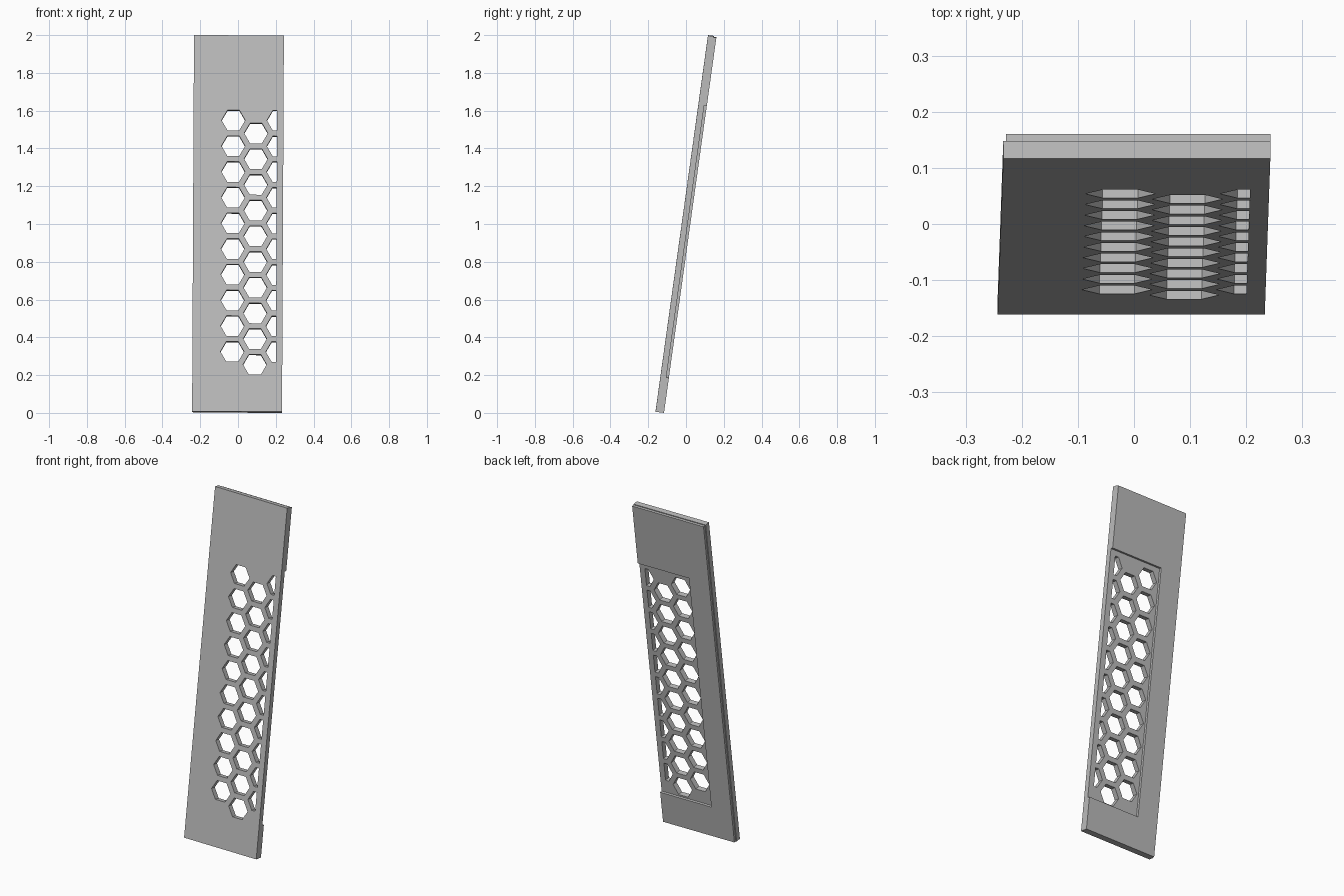
import bpy, bmesh, math

if "Cube" in bpy.data.objects:
    bpy.data.objects.remove(bpy.data.objects["Cube"], do_unlink=True)

# Panel sizes: x across, y through the thickness (front is -y), z along the length
HALF_W, HALF_L, HALF_T = 0.238, 1.0055, 0.0227
FLOOR = HALF_T - 0.014      # depth of the pocket floor
STEP = 0.005                # step on the back edge
BIG = 0.1                   # cutter overshoot
RADIUS, PITCH = 0.0625, 0.1374

grey = bpy.data.materials.new("light_grey")
grey.use_nodes = True
COLOUR = (0.5, 0.5, 0.5, 1)
grey.diffuse_color = COLOUR
grey.node_tree.nodes["Principled BSDF"].inputs["Base Color"].default_value = COLOUR


def prism(bm, outline, y0, y1):
    """Extrude an (x, z) outline from y0 to y1."""
    face = bm.faces.new([bm.verts.new((x, y0, z)) for x, z in outline])
    geom = bmesh.ops.extrude_face_region(bm, geom=[face])["geom"]
    for v in geom:
        if isinstance(v, bmesh.types.BMVert):
            v.co.y = y1


def rect(x0, x1, z0, z1):
    return [(x0, z0), (x1, z0), (x1, z1), (x0, z1)]


def make(name, prisms):
    bm = bmesh.new()
    for outline, y0, y1 in prisms:
        prism(bm, outline, y0, y1)
    bmesh.ops.recalc_face_normals(bm, faces=bm.faces)
    mesh = bpy.data.meshes.new(name)
    bm.to_mesh(mesh)
    bm.free()
    mesh.materials.append(grey)
    obj = bpy.data.objects.new(name, mesh)
    bpy.context.scene.collection.objects.link(obj)
    return obj


def hexagon(cx, cz, limit):
    """Flat-topped hexagon, cut straight at x = limit."""
    pts = []
    for i in range(6):
        a = math.radians(60 * i)
        pts.append((min(cx + RADIUS * math.cos(a), limit), cz + RADIUS * math.sin(a)))
    return pts


# Main slab
panel = make("vent_panel", [(rect(-HALF_W, HALF_W, -HALF_L, HALF_L), -HALF_T, HALF_T)])

# Back pocket, open on the +x side
pocket = make("pocket_cutter", [(rect(-0.1, HALF_W + BIG, -0.818, 0.636), FLOOR, BIG)])

# Small step along the back of the -x edge and the top edge
side_step = make("side_step_cutter", [
    (rect(-HALF_W - BIG, -HALF_W + STEP, -HALF_L - BIG, HALF_L + BIG), FLOOR, BIG)])
top_step = make("top_step_cutter", [
    (rect(-HALF_W - BIG, HALF_W + BIG, HALF_L - STEP, HALF_L + BIG), FLOOR, BIG)])

# Honeycomb holes, three staggered columns
holes = []
for col in range(3):
    base = -0.067 - (PITCH / 2 if col == 1 else 0)
    for row in range(10):
        outline = hexagon(-0.027 + 0.12 * col, base + (row - 4.5) * PITCH, 0.204)
        holes.append((outline, -BIG, BIG))
hole_cutter = make("hole_cutter", holes)

# Cut everything, then drop the cutters
cutters = [pocket, side_step, top_step, hole_cutter]
for cutter in cutters:
    cutter.hide_render = True
    mod = panel.modifiers.new(cutter.name, "BOOLEAN")
    mod.operation = "DIFFERENCE"
    mod.solver = "EXACT"
    mod.object = cutter
bpy.context.view_layer.update()
result = panel.evaluated_get(bpy.context.evaluated_depsgraph_get())
cut_mesh = bpy.data.meshes.new_from_object(result)
panel.modifiers.clear()
panel.data = cut_mesh
for cutter in cutters:
    bpy.data.objects.remove(cutter, do_unlink=True)

# Lean the panel back, with a slight sideways roll
panel.rotation_euler = (-math.radians(7.94), 0.005, 0)
panel.location.z = 1.0
